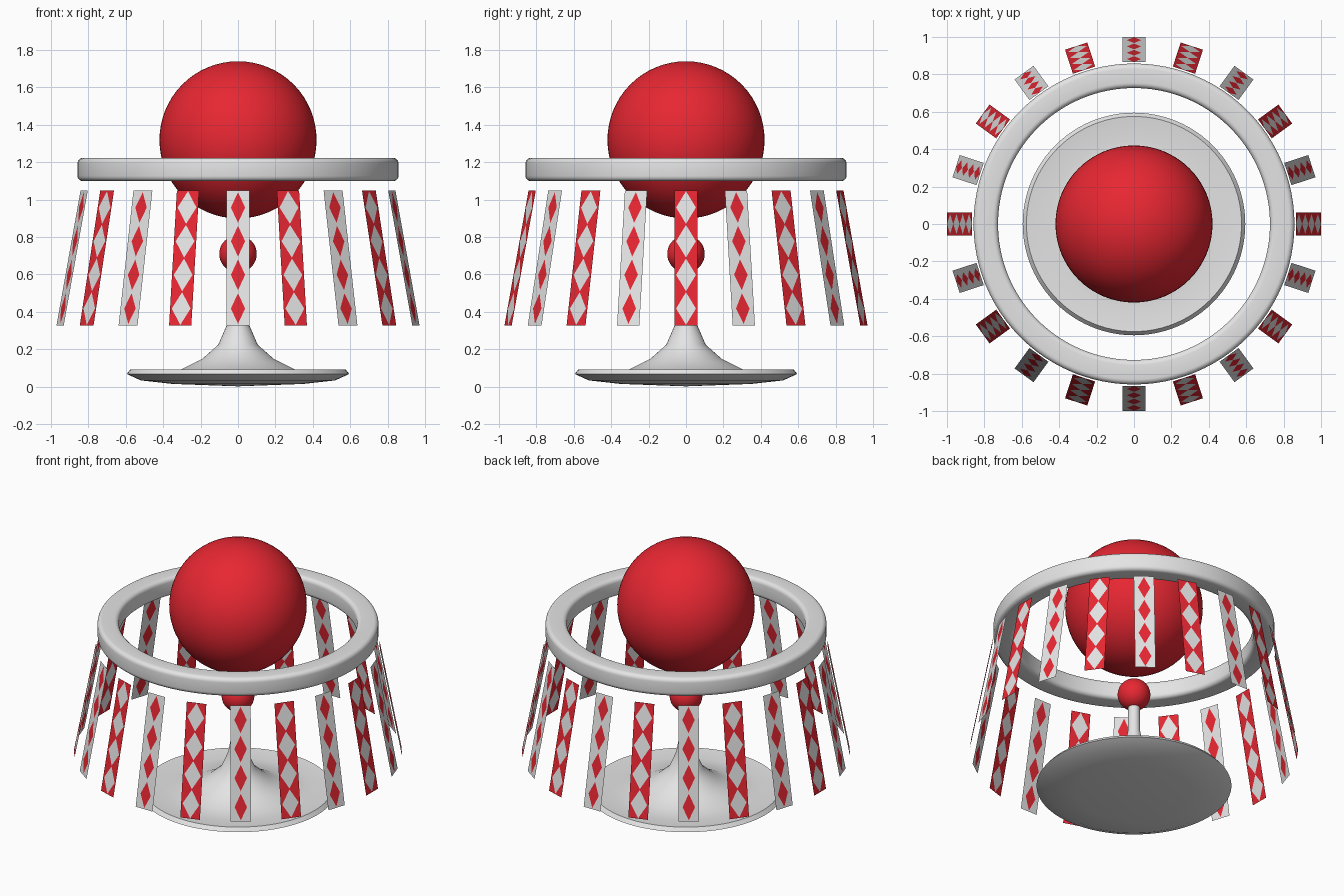
import bpy, bmesh, math
from mathutils import Vector

if "Cube" in bpy.data.objects:
    bpy.data.objects.remove(bpy.data.objects["Cube"])


def material(name, rgb):
    m = bpy.data.materials.new(name)
    m.diffuse_color = (*rgb, 1)
    m.use_nodes = True
    m.node_tree.nodes["Principled BSDF"].inputs["Base Color"].default_value = m.diffuse_color
    return m


WHITE = material("white", (0.78, 0.78, 0.78))
RED = material("red", (0.8, 0.02, 0.032))


def finish(name, bm, mats, smooth=None):
    bmesh.ops.remove_doubles(bm, verts=bm.verts, dist=1e-5)
    me = bpy.data.meshes.new(name)
    bm.to_mesh(me)
    bm.free()
    ob = bpy.data.objects.new(name, me)
    bpy.context.collection.objects.link(ob)
    for m in mats:
        me.materials.append(m)
    if smooth:
        bpy.ops.object.select_all(action='DESELECT')
        ob.select_set(True)
        bpy.context.view_layer.objects.active = ob
        bpy.ops.object.shade_smooth_by_angle(angle=math.radians(smooth))
    return ob


def lathe(name, profile, mat, closed=False, steps=96):
    # spin an (r, z) profile about the z axis
    bm = bmesh.new()
    vs = [bm.verts.new((r, 0, z)) for r, z in profile]
    pairs = list(zip(vs, vs[1:])) + ([(vs[-1], vs[0])] if closed else [])
    es = [bm.edges.new(p) for p in pairs]
    bmesh.ops.spin(bm, geom=vs + es, axis=(0, 0, 1), cent=(0, 0, 0),
                   angle=2 * math.pi, steps=steps, use_duplicate=False)
    bmesh.ops.remove_doubles(bm, verts=bm.verts, dist=1e-5)
    bmesh.ops.recalc_face_normals(bm, faces=bm.faces)
    return finish(name, bm, [mat], 40)


def ball(name, z, radius):
    bm = bmesh.new()
    bmesh.ops.create_uvsphere(bm, u_segments=64, v_segments=32, radius=radius)
    bmesh.ops.translate(bm, verts=bm.verts, vec=(0, 0, z))
    return finish(name, bm, [RED], 60)


# Large and small red balls
ball("large_ball", 1.32, 0.42)
ball("small_ball", 0.71, 0.10)

# Dished foot flaring up into a thin stem
lathe("pedestal", [(0, 0.66), (0.035, 0.66), (0.038, 0.45), (0.06, 0.33),
                   (0.105, 0.225), (0.19, 0.15), (0.31, 0.09), (0.45, 0.08),
                   (0.575, 0.093), (0.595, 0.068), (0.52, 0.034),
                   (0.35, 0.015), (0, 0.002)], WHITE)

# Hoop with a rounded square section
section = []
for cx, cz, start in ((0.83, 1.195, 0), (0.755, 1.195, 90),
                      (0.755, 1.127, 180), (0.83, 1.127, 270)):
    for k in range(6):
        a = math.radians(start + k * 18)
        section.append((cx + 0.028 * math.cos(a), cz + 0.028 * math.sin(a)))
lathe("hoop", section, WHITE, closed=True)

# Ring of slanted, paper-thin strips with four diamonds each
STRIPS, CELLS, HALF_W = 20, 4, 0.0625
TOP_R, LOW_R, TOP_Z, LOW_Z = 0.865, 1.0, 1.048, 0.328


def strip(i):
    red_ground = i % 2 == 1
    dw, dh = (0.053, 0.485) if red_ground else (0.038, 0.455)
    a = math.radians(-90 + i * 360 / STRIPS)
    out = Vector((math.cos(a), math.sin(a), 0))
    side = Vector((-math.sin(a), math.cos(a), 0))
    bm = bmesh.new()

    def point(u, v):
        t = v / CELLS
        p = out * (LOW_R + (TOP_R - LOW_R) * t) + side * u
        p.z = LOW_Z + (TOP_Z - LOW_Z) * t
        return bm.verts.new(p)

    def face(pts, slot):
        f = bm.faces.new([point(u, v) for u, v in pts])
        f.material_index = slot
        f.normal_update()
        if f.normal.dot(out) < 0:
            f.normal_flip()

    for c in range(CELLS):
        m = c + 0.5
        face([(dw, m), (0, m + dh), (-dw, m), (0, m - dh)], 1)
        for su in (-1, 1):
            for sv in (-1, 1):
                face([(su * HALF_W, m + sv * 0.5), (su * HALF_W, m),
                      (su * dw, m), (0, m + sv * dh), (0, m + sv * 0.5)], 0)
    finish(f"strip_{i + 1:02d}", bm, [RED, WHITE] if red_ground else [WHITE, RED])


for i in range(STRIPS):
    strip(i)
